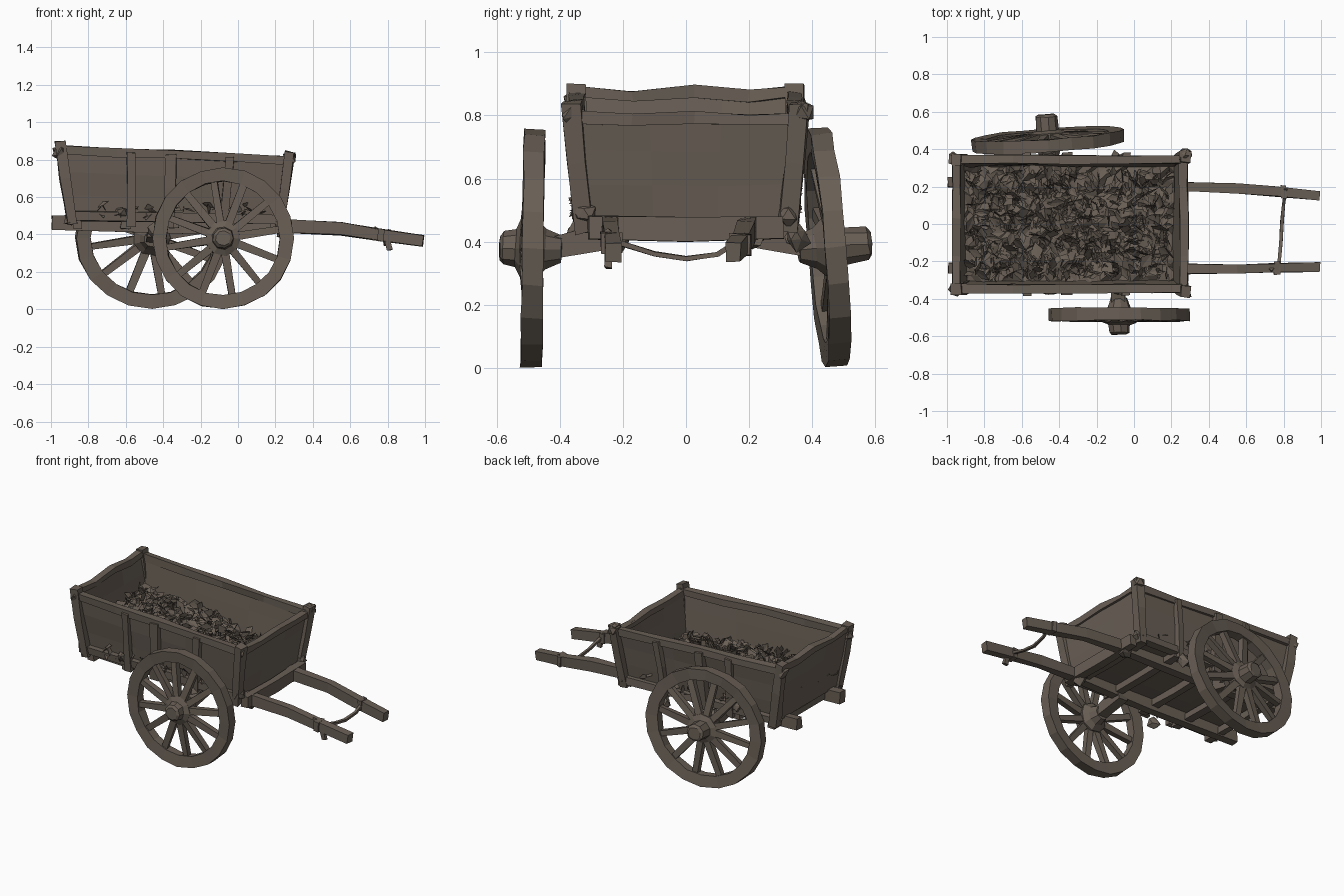
import bpy, bmesh, math, random
from mathutils import Vector as V, Matrix

if "Cube" in bpy.data.objects:
    bpy.data.objects.remove(bpy.data.objects["Cube"])

random.seed(7)
wood = bpy.data.materials.new("weathered brown wood")
wood.diffuse_color = (0.140, 0.114, 0.091, 1)
wood.use_nodes = True
wood.node_tree.nodes["Principled BSDF"].inputs["Base Color"].default_value = wood.diffuse_color


def finish(name, bm, jitter=0.0):
    for v in bm.verts:
        v.co += V([random.uniform(-jitter, jitter) for _ in range(3)])
    me = bpy.data.meshes.new(name)
    bm.to_mesh(me)
    bm.free()
    me.materials.append(wood)
    ob = bpy.data.objects.new(name, me)
    bpy.context.collection.objects.link(ob)
    return ob


def sweep(bm, pts, w, h, side=(0, 1, 0), end=1.0):
    """Rectangular bar along a path; w is measured along 'side'."""
    pts, rings = [V(p) for p in pts], []
    for i, p in enumerate(pts):
        d = (pts[min(i + 1, len(pts) - 1)] - pts[max(i - 1, 0)]).normalized()
        s = V(side)
        s = (s - d * s.dot(d)).normalized()
        u = d.cross(s)
        k = 1 + (end - 1) * i / (len(pts) - 1)
        rings.append([bm.verts.new(p + s * a * w * k / 2 + u * b * h * k / 2)
                      for a, b in ((-1, -1), (1, -1), (1, 1), (-1, 1))])
    for r, q in zip(rings, rings[1:]):
        for j in range(4):
            bm.faces.new((r[j], r[(j + 1) % 4], q[(j + 1) % 4], q[j]))
    bm.faces.new(rings[0][::-1])
    bm.faces.new(rings[-1])


def beam(name, pts, w, h, side=(0, 1, 0), end=1.0, jitter=0.005):
    bm = bmesh.new()
    sweep(bm, pts, w, h, side, end)
    bmesh.ops.recalc_face_normals(bm, faces=bm.faces)
    return finish(name, bm, jitter)


def panel(name, a, b, c, d, thick):
    """Slightly warped wall; a-b is the lower edge, d-c the upper edge."""
    a, b, c, d = map(V, (a, b, c, d))
    nrm = (b - a).cross(d - a).normalized()
    bm = bmesh.new()
    quad = [bm.verts.new(p - nrm * thick / 2) for p in (a, b, c, d)]
    top = [bm.verts.new(p + nrm * thick / 2) for p in (a, b, c, d)]
    bm.faces.new(quad[::-1])
    bm.faces.new(top)
    for j in range(4):
        k = (j + 1) % 4
        bm.faces.new((quad[j], quad[k], top[k], top[j]))
    bmesh.ops.subdivide_edges(bm, edges=bm.edges[:], cuts=2, use_grid_fill=True)
    return finish(name, bm, 0.004)


def lathe(bm, prof, n, closed):
    """Profile of (radius, y) turned about the y axis."""
    rings = [[bm.verts.new((r * math.cos(2 * math.pi * i / n), y, r * math.sin(2 * math.pi * i / n)))
              for i in range(n)] for r, y in prof]
    pairs = list(zip(rings, rings[1:])) + ([(rings[-1], rings[0])] if closed else [])
    for p, q in pairs:
        for i in range(n):
            j = (i + 1) % n
            bm.faces.new((p[i], p[j], q[j], q[i]))
    if not closed:
        bm.faces.new(rings[0])
        bm.faces.new(rings[-1])


# Wheels: rim, twelve dished spokes and stepped hub; -y is outward
def wheel(name, loc, sx, yaw, tilt, out, tip):
    bm = bmesh.new()
    lathe(bm, [(0.305, -0.028), (0.378, -0.034), (0.378, 0.034), (0.305, 0.03)], 20, True)
    lathe(bm, [(0.04, -tip), (0.055, -tip + 0.01), (0.06, -0.055), (0.095, -0.04),
               (0.095, 0.01), (0.065, 0.04), (0.045, 0.09)], 9, False)
    for i in range(12):
        t = 2 * math.pi * (i + 0.3) / 12
        d = V((math.cos(t), 0, math.sin(t)))
        sweep(bm, [d * 0.07 + V((0, -0.02, 0)), d * 0.32], 0.04, 0.042, (0, 1, 0), 0.85)
    if out > 0:
        bmesh.ops.scale(bm, vec=(1, -1, 1), verts=bm.verts)
    bmesh.ops.recalc_face_normals(bm, faces=bm.faces)
    m = (Matrix.Translation(loc) @ Matrix.Rotation(math.radians(yaw), 4, 'Z')
         @ Matrix.Rotation(math.radians(tilt), 4, 'X') @ Matrix.Diagonal((sx, 1, 1, 1)))
    bmesh.ops.transform(bm, matrix=m, verts=bm.verts)
    finish(name, bm, 0.003)


wheel("near_wheel", (-0.08, -0.485, 0.379), 1.0, 0, -0.8, -1, 0.105)
wheel("far_wheel", (-0.46, 0.447, 0.383), 1.08, 4, 4.6, 1, 0.14)
# Axle stubs under the box sides
beam("near_axle_stub", [(-0.08, -0.42, 0.38), (-0.085, -0.33, 0.40), (-0.09, -0.21, 0.42)], 0.07, 0.07, (1, 0, 0))
beam("far_axle_stub", [(-0.46, 0.42, 0.38), (-0.455, 0.33, 0.40), (-0.45, 0.2, 0.42)], 0.07, 0.07, (1, 0, 0))

# Long shafts running under the box and out to the handles
for name, ys in (("near_shaft", (-0.235, -0.235, -0.24, -0.24, -0.235, -0.23)),
                 ("far_shaft", (0.225, 0.215, 0.20, 0.19, 0.175, 0.15))):
    xs = (-0.995, -0.3, 0.3, 0.55, 0.75, 0.99)
    zs = (0.463, 0.44, 0.443, 0.43, 0.40, 0.365)
    beam(name, list(zip(xs, ys, zs)), 0.058, 0.074, end=0.82, jitter=0.004)

# Floor and cross bearers
panel("floor", (-0.9, -0.31, 0.495), (0.22, -0.31, 0.475), (0.22, 0.31, 0.475), (-0.9, 0.31, 0.495), 0.02)
for x in (-0.86, -0.6, -0.34, -0.06, 0.2):
    beam("cross_bearer", [(x, -0.33, 0.455), (x, 0, 0.45), (x, 0.33, 0.455)], 0.05, 0.045, (1, 0, 0))
beam("front_crossbeam", [(0.265, -0.31, 0.445), (0.265, 0, 0.44), (0.265, 0.31, 0.445)], 0.05, 0.075, (1, 0, 0))

# Box corners: lower (x, z), upper (x, z)
RL, RU, FL, FU = (-0.89, 0.49), (-0.95, 0.855), (0.215, 0.47), (0.265, 0.80)
YL, YU = 0.305, 0.345


def pt(c, y):
    return V((c[0], y, c[1]))


for s, side in ((-1, "near"), (1, "far")):
    lo, hi = [pt(RL, s * YL), pt(FL, s * YL)], [pt(RU, s * YU), pt(FU, s * YU)]
    panel(side + "_side_wall", lo[0], lo[1], hi[1], hi[0], 0.02)
    beam(side + "_foot_rail", [(-0.9, s * 0.325, 0.50), (-0.3, s * 0.325, 0.49), (0.22, s * 0.325, 0.475)], 0.045, 0.05)
    rail = [hi[0].lerp(hi[1], t) + V((0, 0, random.uniform(-0.005, 0.005) - 0.002)) for t in (-0.01, .25, .5, .75, 1.01)]
    beam(side + "_top_rail", rail, 0.045, 0.045)
    # Stakes up the side walls
    for t, w in ((0.29, 0.045), (0.47, 0.06), (0.73, 0.045)):
        a, b = lo[0].lerp(lo[1], t), hi[0].lerp(hi[1], t + 0.02)
        beam(side + "_stake", [a + V((0, s * 0.03, -0.04)), a.lerp(b, .5) + V((0, s * 0.028, 0)),
                               b + V((0, s * 0.02, 0))], 0.035, w)
    # Corner posts
    beam(side + "_rear_post", [pt((-0.885, 0.46), s * 0.325), pt((-0.925, 0.7), s * 0.345), pt((-0.952, 0.90), s * 0.345)], 0.06, 0.055)
    beam(side + "_front_post", [pt((0.22, 0.43), s * 0.32), pt((0.25, 0.65), s * 0.345), pt((0.278, 0.84), s * 0.362)], 0.06, 0.05)

# End walls and their top rails
panel("front_wall", pt(FL, -YL), pt(FL, YL), pt(FU, YU), pt(FU, -YU), 0.025)
panel("rear_wall", pt(RL, -YL), pt(RL, YL), pt((-0.955, 0.875), YU), pt((-0.955, 0.875), -YU), 0.025)
for name, c, k in (("front_rail", (0.265, 0.79), 0.3), ("rear_rail", (-0.95, 0.87), 1.0)):
    beam(name, [pt((c[0], c[1] + w * k), y) for y, w in ((-0.35, 0.01), (-0.17, -0.008), (0.03, 0.008), (0.2, -0.008), (0.35, 0.005))],
         0.045, 0.035, (1, 0, 0))

# Rope tied between the handles, with loose knots
beam("rope", [(0.73, -0.25, 0.435), (0.775, -0.21, 0.395), (0.785, -0.1, 0.36), (0.79, 0.0, 0.345), (0.80, 0.1, 0.36),
              (0.81, 0.19, 0.42)], 0.017, 0.017, (1, 0, 0), jitter=0.002)
beam("near_knot", [(0.765, -0.236, 0.365), (0.765, -0.236, 0.43)], 0.065, 0.035, jitter=0.004)
beam("far_knot", [(0.80, 0.172, 0.355), (0.80, 0.172, 0.425)], 0.065, 0.03, jitter=0.004)
beam("rope_end", [(0.795, -0.245, 0.38), (0.81, -0.245, 0.315)], 0.02, 0.025)


# Ragged lashings on the corners and along the box foot
def clod(name, loc, r):
    bm = bmesh.new()
    bmesh.ops.create_icosphere(bm, subdivisions=1, radius=r)
    for v in bm.verts:
        v.co = v.co * random.uniform(0.6, 1.3) + V(loc)
    finish(name, bm)


for s in (-1, 1):
    for loc, r in (((-0.955, 0.35, 0.84), 0.04), ((0.272, 0.365, 0.81), 0.038), ((0.235, 0.325, 0.49), 0.04),
                   ((-0.89, 0.325, 0.48), 0.04), ((-0.62, 0.335, 0.52), 0.035),
                   ((-0.09, 0.35, 0.42), 0.045), ((-0.45, 0.35, 0.42), 0.045), ((0.25, 0.21, 0.41), 0.045)):
        clod("lashing", (loc[0], s * loc[1], loc[2]), r)


# Load of dead leaves: heaped to the rear, lumpy bed plus crumpled scraps
def load_z(x, y):
    back = max(0.0, min(1.0, (0.2 - x) / 1.1))
    return 0.545 + 0.11 * back + 0.13 * y * back + 0.02 * math.sin(9 * x + 2) * math.cos(8 * y)


def scrap(bm, c, size):
    u = V([random.gauss(0, 1) for _ in range(3)])
    u.z *= 0.6
    u.normalize()
    w = u.cross(V([random.gauss(0, 1) for _ in range(3)])).normalized()
    d, e = u * size, w * size * random.uniform(0.3, 0.7)
    p = [bm.verts.new(q) for q in (c - d, c + e, c + d, c - e + V((0, 0, 0.01)))]
    bm.faces.new((p[0], p[2], p[1]))
    bm.faces.new((p[0], p[3], p[2]))


bm = bmesh.new()
bmesh.ops.create_grid(bm, x_segments=28, y_segments=16, size=0.5)
for v in bm.verts:
    v.co.x, v.co.y = v.co.x * 1.15 - 0.35, v.co.y * 0.62
    v.co.z = load_z(v.co.x, v.co.y) - 0.015 + random.uniform(-0.025, 0.025)
bmesh.ops.triangulate(bm, faces=bm.faces)
finish("leaf_bed", bm, 0.008)

bm = bmesh.new()
for _ in range(900):
    x, y = random.uniform(-0.89, 0.19), random.uniform(-0.28, 0.28)
    scrap(bm, V((x, y, load_z(x, y) + random.uniform(-0.03, 0.035))), random.uniform(0.025, 0.055))
# Scraps poking out along the foot of the side walls
for _ in range(70):
    s = random.choice((-1, 1))
    scrap(bm, V((random.uniform(-0.8, 0.15), s * random.uniform(0.325, 0.345), random.uniform(0.49, 0.57))), 0.035)
finish("loose_leaves", bm)
